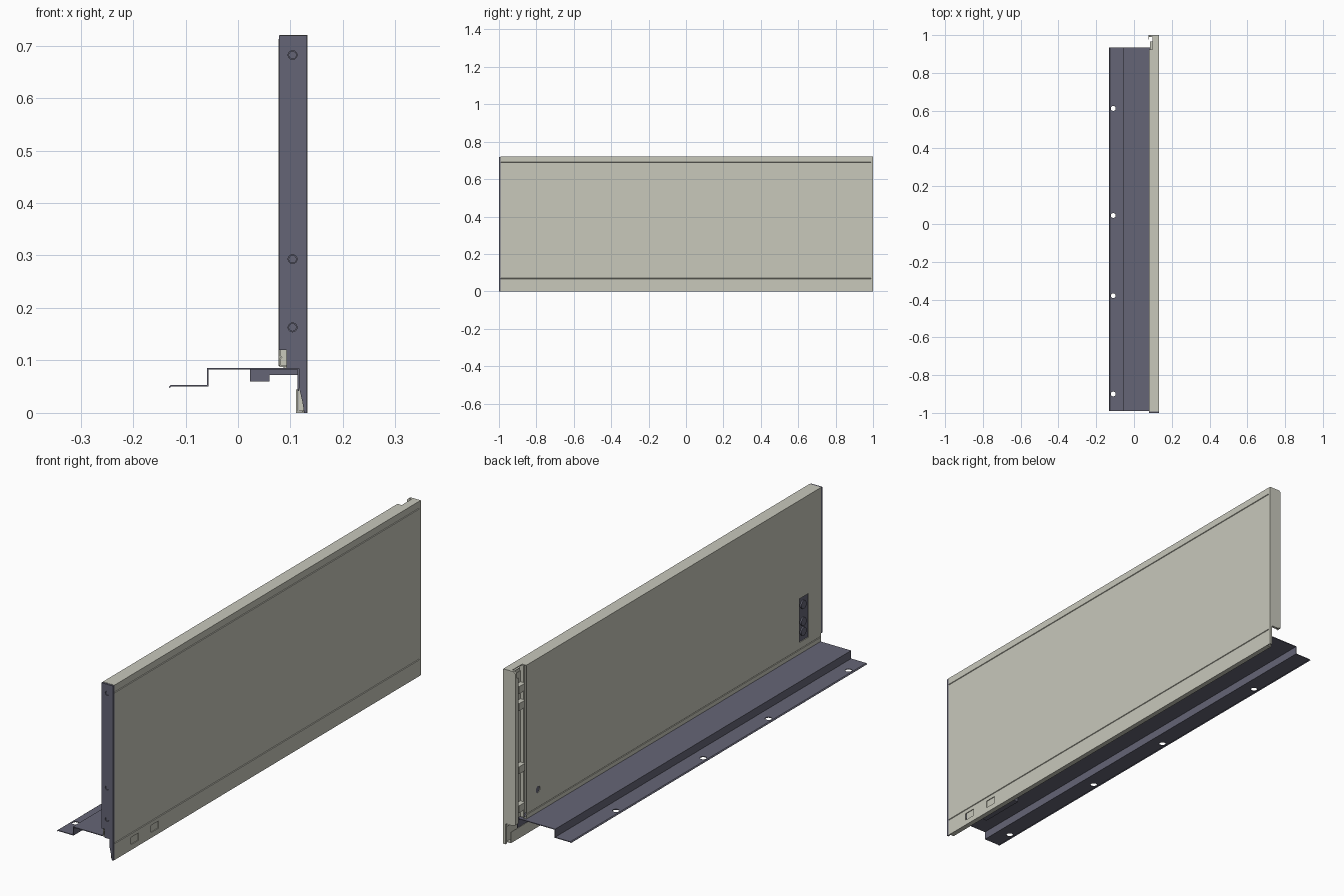
import bpy, bmesh, math
from mathutils import Vector

if "Cube" in bpy.data.objects:
    bpy.data.objects.remove(bpy.data.objects["Cube"])


def material(name, rgb):
    m = bpy.data.materials.new(name)
    m.diffuse_color = (*rgb, 1)
    m.use_nodes = True
    m.node_tree.nodes["Principled BSDF"].inputs["Base Color"].default_value = m.diffuse_color
    return m


BEIGE = material("beige_metal", (0.58, 0.58, 0.50))
DARK = material("dark_metal", (0.13, 0.13, 0.18))


def finish(name, bm, mat):
    bmesh.ops.recalc_face_normals(bm, faces=bm.faces)
    me = bpy.data.meshes.new(name)
    bm.to_mesh(me)
    bm.free()
    ob = bpy.data.objects.new(name, me)
    bpy.context.collection.objects.link(ob)
    if mat:
        me.materials.append(mat)
    return ob


def prism(name, pts, y0, y1, mat):
    """Closed (x, z) outline extruded along y."""
    bm = bmesh.new()
    f = bm.faces.new([bm.verts.new((x, y0, z)) for x, z in pts])
    r = bmesh.ops.extrude_face_region(bm, geom=[f])
    vs = [v for v in r["geom"] if isinstance(v, bmesh.types.BMVert)]
    bmesh.ops.translate(bm, vec=(0, y1 - y0, 0), verts=vs)
    return finish(name, bm, mat)


def sheet(name, path, y0, y1, mat, t=0.003):
    """Bent sheet metal: open (x, z) path thickened to its right-hand side."""
    p = [Vector(q) for q in path]
    nrm = []
    for a, b in zip(p, p[1:]):
        d = (b - a).normalized()
        nrm.append(Vector((d.y, -d.x)))
    inner = []
    for i, q in enumerate(p):
        n0, n1 = nrm[max(i - 1, 0)], nrm[min(i, len(nrm) - 1)]
        inner.append(q + (n0 + n1) * (t / (1 + n0.dot(n1))))
    return prism(name, [tuple(q) for q in p + inner[::-1]], y0, y1, mat)


def box(name, x, y, z, mat):
    return prism(name, [(x[0], z[0]), (x[1], z[0]), (x[1], z[1]), (x[0], z[1])], *y, mat)


def cyl(name, loc, r, depth, axis, mat):
    bm = bmesh.new()
    bmesh.ops.create_cone(bm, cap_ends=True, segments=24, radius1=r, radius2=r, depth=depth)
    ob = finish(name, bm, mat)
    ob.location = loc
    ob.rotation_euler = {"x": (0, math.pi / 2, 0), "y": (math.pi / 2, 0, 0), "z": (0, 0, 0)}[axis]
    return ob


def cut(ob, cutters):
    bpy.context.view_layer.objects.active = ob
    for c in cutters:
        c.hide_render = True
        m = ob.modifiers.new("cut", "BOOLEAN")
        m.object, m.solver = c, "EXACT"
        bpy.ops.object.modifier_apply(modifier=m.name)
        bpy.data.objects.remove(c, do_unlink=True)


# Hollow side panel: hemmed inner wall, top, grooved outer wall, bottom lip
outer = [(0.132, 0.72), (0.132, 0.692), (0.129, 0.690), (0.132, 0.688),
         (0.132, 0.071), (0.129, 0.069), (0.132, 0.067), (0.132, 0.0)]
panel = sheet("side_panel", [(0.092, 0.087), (0.079, 0.087), (0.079, 0.104), (0.081, 0.106),
                             (0.079, 0.108), (0.079, 0.72)] + outer, -0.992, 0.925, BEIGE)
windows = [(-0.885, -0.835), (-0.755, -0.705)]
cut(panel, [box("cutter", (0.12, 0.14), w, (0.022, 0.052), None) for w in windows]
    + [box("cutter", (0.07, 0.09), (-0.91, -0.85), (0.135, 0.315), None),
       cyl("cutter", (0.08, 0.85, 0.18), 0.014, 0.03, "x", None)])
cyl("rear_hole_plug", (0.0835, 0.85, 0.18), 0.014, 0.004, "x", DARK)
sheet("bottom_lip", [(0.129, 0.0), (0.111, 0.0), (0.111, 0.045)], -0.985, 0.98, BEIGE)

# Rear extension of outer wall with folded flange
sheet("rear_wall", [(0.098, 0.72)] + outer, 0.925, 0.99, BEIGE)
prism("rear_flange", [(0.077, 0.09), (0.092, 0.085), (0.122, 0.085), (0.122, 0.0), (0.132, 0.0),
                      (0.132, 0.72), (0.085, 0.72), (0.077, 0.712)], 0.99, 1.0, BEIGE)
box("flange_hem", (0.077, 0.080), (0.978, 0.995), (0.09, 0.69), BEIGE)
box("rear_post", (0.092, 0.110), (0.92, 0.925), (0.09, 0.715), BEIGE)
box("rear_post_web", (0.107, 0.110), (0.92, 0.99), (0.09, 0.69), BEIGE)
for i, z in enumerate((0.63, 0.56, 0.30, 0.14)):
    box(f"rear_tab_{i}", (0.085, 0.108), (0.925, 0.965), (z - 0.015, z + 0.015), BEIGE)

# Front end cap with screws
cap = prism("front_cap", [(0.0785, 0.719), (0.1315, 0.719), (0.1315, 0.0), (0.126, 0.0),
                          (0.123, 0.02), (0.116, 0.05), (0.116, 0.085), (0.092, 0.085),
                          (0.092, 0.12), (0.0785, 0.12)], -1.0, -0.99, DARK)
screw_z = (0.163, 0.293, 0.682)
cut(cap, [cyl("cutter", (0.104, -1.0, z), 0.0085, 0.012, "y", None) for z in screw_z])
for i, z in enumerate(screw_z):
    cyl(f"front_screw_{i}", (0.104, -0.991, z), 0.0075, 0.012, "y", DARK)

# Adjuster set inside the inner-wall window
box("adjuster_body", (0.085, 0.125), (-0.915, -0.845), (0.13, 0.32), DARK)
for i, z in enumerate((0.17, 0.21, 0.28)):
    cyl(f"adjuster_screw_{i}", (0.083, -0.88, z), 0.017, 0.008, "x", DARK)

# Stepped bottom rail with mounting holes
rail = sheet("bottom_rail", [(-0.132, 0.050), (-0.128, 0.053), (-0.059, 0.053), (-0.059, 0.086),
                             (0.116, 0.086), (0.116, 0.042)], -0.99, 0.935, DARK)
cut(rail, [cyl("cutter", (-0.11, y, 0.05), 0.013, 0.04, "z", None)
           for y in (-0.90, -0.38, 0.045, 0.612)])

# Locking clip beneath the rail, behind the outer windows
box("clip_arm", (0.055, 0.114), (-0.885, -0.69), (0.072, 0.084), DARK)
box("clip_block", (0.023, 0.06), (-0.885, -0.69), (0.060, 0.084), DARK)
box("clip_plate", (0.115, 0.1285), (-0.885, -0.69), (0.004, 0.066), BEIGE)
